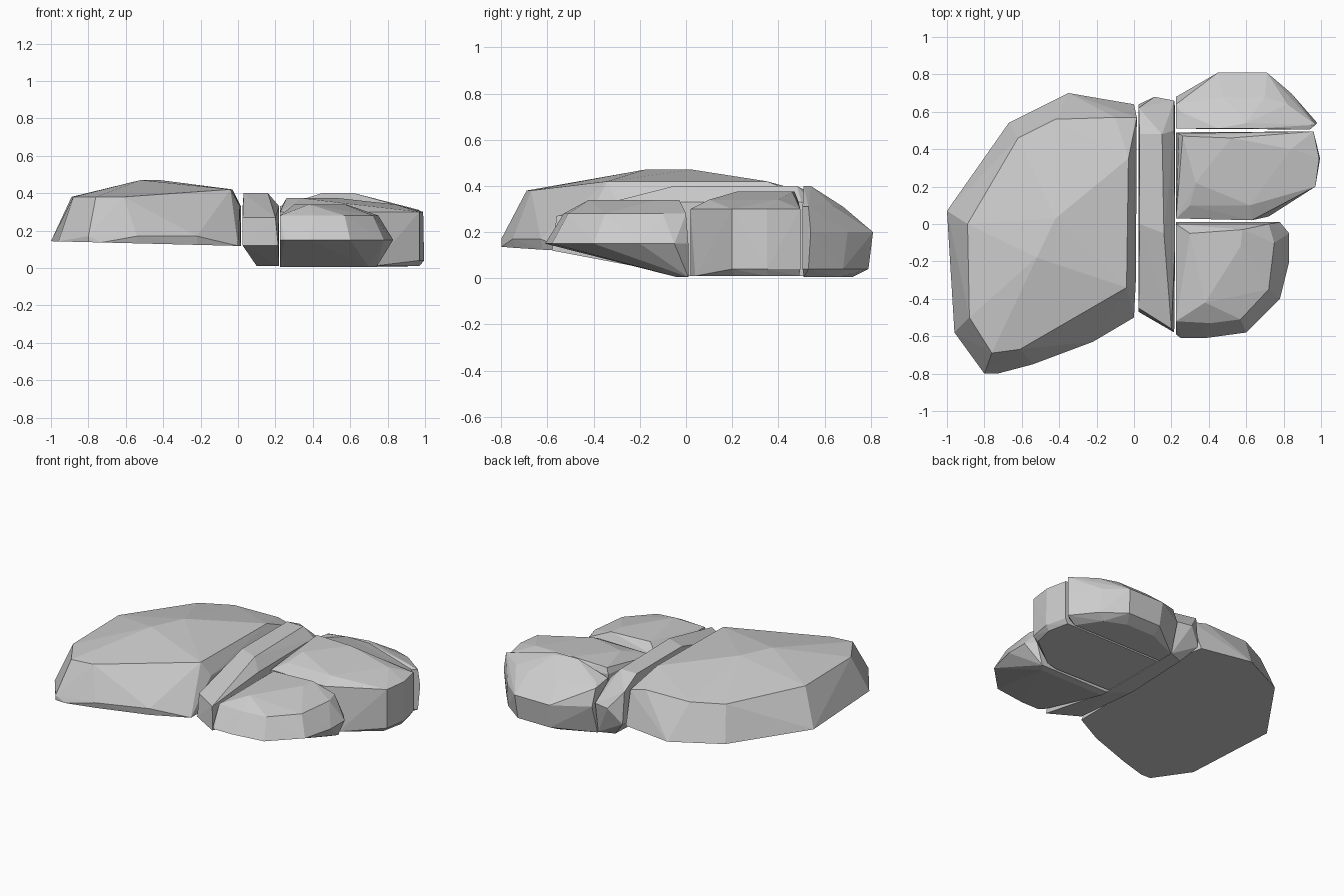
import bpy, bmesh
from math import radians


def rock(name, *rings):
    """Faceted stone: hull wrapped around stacked outline rings of (x, y, z)."""
    bm = bmesh.new()
    for ring in rings:
        for p in ring:
            bm.verts.new(p)
    hull = bmesh.ops.convex_hull(bm, input=bm.verts[:])
    spare = {g for g in hull["geom_interior"] + hull["geom_unused"]
             if isinstance(g, bmesh.types.BMVert)}
    bmesh.ops.delete(bm, geom=list(spare), context='VERTS')
    bmesh.ops.dissolve_limit(bm, angle_limit=radians(1),
                             verts=bm.verts[:], edges=bm.edges[:])
    bmesh.ops.recalc_face_normals(bm, faces=bm.faces[:])
    me = bpy.data.meshes.new(name)
    bm.to_mesh(me)
    bm.free()
    ob = bpy.data.objects.new(name, me)
    bpy.context.collection.objects.link(ob)
    return ob


def at(z, *outline):
    """Lift a flat outline to height z."""
    return [(x, y, z) for x, y in outline]


# Large slab on the left, with an underside tilting down to the right
slab_outline = [(-1, .07), (-.67, .54), (-.35, .70), (0, .64), (.015, .57),
                (0, -.50), (-.22, -.62), (-.54, -.74), (-.73, -.80),
                (-.80, -.80), (-.96, -.58)]
rock("large_slab",
     [(x, y, .118 - .025 * x) for x, y in slab_outline],
     at(.17, (-.80, -.80), (-.54, -.75), (-.22, -.63)),
     at(.33, (.015, .57), (.01, -.30)),
     at(.38, (-.89, 0), (-.88, -.50), (-.76, -.69), (-.61, -.67)),
     at(.36, (-.62, .46), (-.42, .56), (-.10, .57)),
     at(.42, (-.03, .35), (-.04, -.34)),
     at(.47, (-.52, -.18), (-.42, .03)))

# Narrow stone wedged down the middle
rock("middle_strip",
     at(.01, (.12, .58), (.22, .62), (.22, 0), (.10, .10)),
     at(.12, (.025, .64), (.025, -.47), (.215, -.58)),
     at(.22, (.11, .68), (.215, .66)),
     at(.27, (.025, -.45), (.20, -.56)),
     at(.33, (.215, .50), (.22, -.10), (.025, .62)),
     at(.40, (.03, .48), (.15, .48), (.16, -.05), (.03, .0)))

# Front right stone, underside sloping up toward the front
rock("front_stone",
     at(.005, (.225, .01), (.74, .01), (.225, -.04), (.70, -.04)),
     at(.15, (.225, -.59), (.25, -.61), (.38, -.61), (.60, -.58), (.78, -.40),
        (.83, -.20), (.83, -.05), (.78, .01), (.225, .01)),
     at(.28, (.225, -.52), (.41, -.53), (.57, -.51), (.72, -.35), (.75, -.10),
        (.72, .0), (.225, .0)),
     at(.34, (.30, -.05), (.38, -.20), (.38, -.42), (.57, -.12), (.58, -.03)))

# Right centre stone with an upright outer wall
rock("centre_stone",
     at(.01, (.225, .03), (.63, .02), (.72, .04), (.94, .21), (.97, .35),
        (.94, .49), (.225, .49)),
     at(.04, (.97, .20), (.995, .35), (.96, .495)),
     at(.30, (.225, .03), (.63, .02), (.97, .20), (.99, .35), (.96, .495)),
     at(.34, (.24, .485), (.62, .10), (.84, .40), (.30, .10)),
     at(.375, (.33, .22), (.52, .46), (.26, .47)))

# Back right stone, highest along its inner edge
rock("back_stone",
     at(.005, (.225, .51), (.90, .51), (.80, .66), (.66, .72), (.45, .72), (.225, .62)),
     at(.04, (.46, .79), (.70, .79), (.85, .68), (.97, .53), (.94, .505)),
     at(.20, (.225, .68), (.45, .81), (.71, .81), (.84, .70), (.98, .54)),
     at(.31, (.225, .64), (.48, .68), (.70, .68), (.82, .64), (.97, .53), (.94, .505)),
     at(.33, (.225, .51), (.25, .60)),
     at(.40, (.45, .51), (.62, .51), (.60, .54)))
